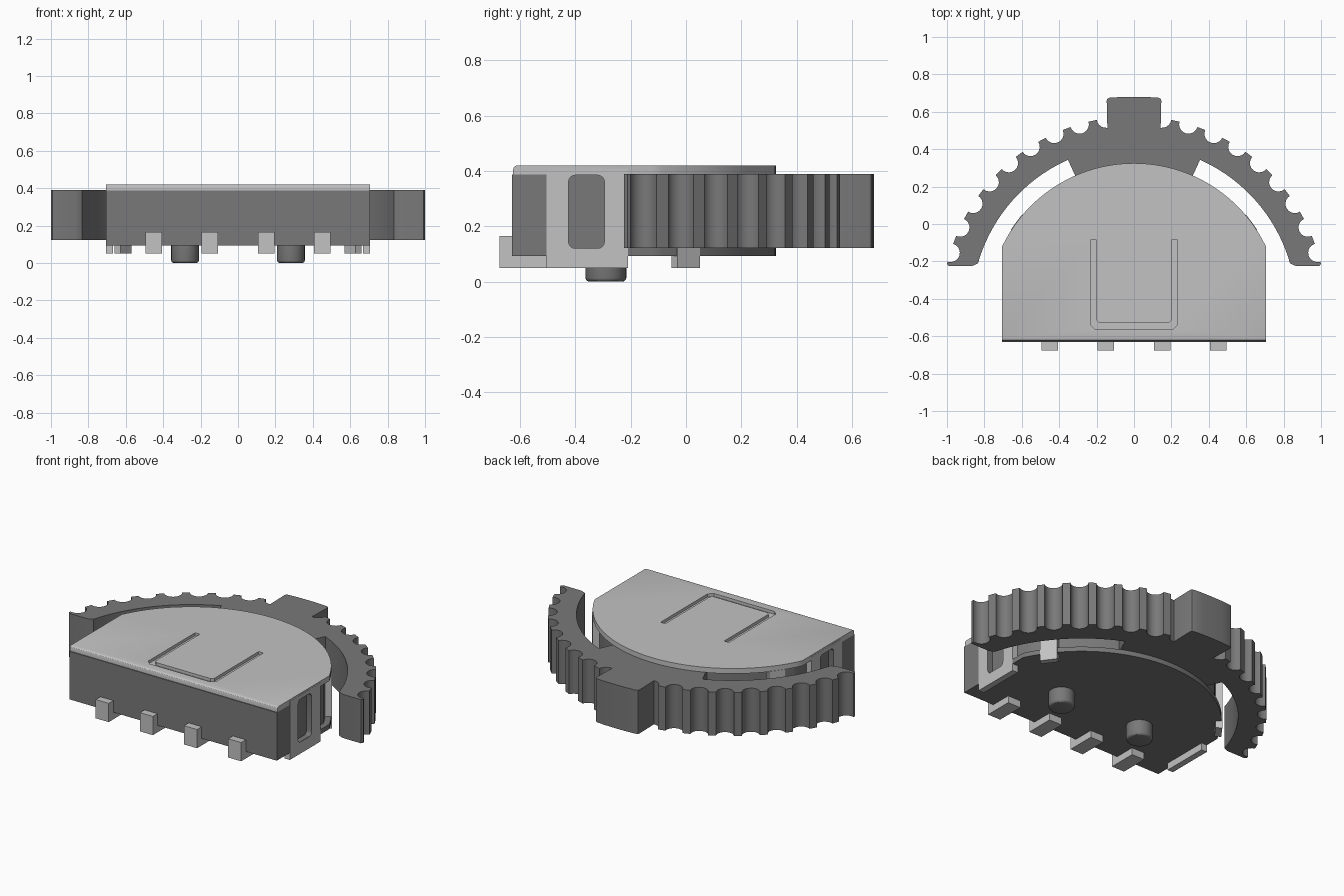
import bpy, bmesh, math
from math import sin, cos, radians

if "Cube" in bpy.data.objects:
    bpy.data.objects.remove(bpy.data.objects["Cube"], do_unlink=True)


def material(name, v):
    m = bpy.data.materials.new(name)
    m.use_nodes = True
    m.diffuse_color = (v, v, v, 1)
    m.node_tree.nodes["Principled BSDF"].inputs["Base Color"].default_value = (v, v, v, 1)
    return m


LIGHT = material("light grey metal", 0.54)
DARK = material("dark grey plastic", 0.19)


def finish(bm, name, mat):
    bmesh.ops.recalc_face_normals(bm, faces=bm.faces)
    me = bpy.data.meshes.new(name)
    bm.to_mesh(me)
    bm.free()
    ob = bpy.data.objects.new(name, me)
    bpy.context.collection.objects.link(ob)
    me.materials.append(mat)
    return ob


def prism(name, pts, z0, z1, mat):
    """Extrude a plan outline between two heights."""
    bm = bmesh.new()
    f = bm.faces.new([bm.verts.new((x, y, z0)) for x, y in pts])
    r = bmesh.ops.extrude_face_region(bm, geom=[f])
    vs = [g for g in r["geom"] if isinstance(g, bmesh.types.BMVert)]
    bmesh.ops.translate(bm, verts=vs, vec=(0, 0, z1 - z0))
    return finish(bm, name, mat)


def box(name, x0, x1, y0, y1, z0, z1, mat):
    return prism(name, [(x0, y0), (x1, y0), (x1, y1), (x0, y1)], z0, z1, mat)


def smooth(ob):
    bpy.ops.object.select_all(action='DESELECT')
    ob.select_set(True)
    bpy.context.view_layer.objects.active = ob
    bpy.ops.object.shade_smooth_by_angle(angle=radians(30))


def cut(ob, cutter):
    """Boolean difference, then discard the cutter."""
    cutter.hide_render = True
    mod = ob.modifiers.new("cut", 'BOOLEAN')
    mod.operation, mod.object, mod.solver = 'DIFFERENCE', cutter, 'EXACT'
    bpy.context.view_layer.objects.active = ob
    bpy.ops.object.modifier_apply(modifier=mod.name)
    bpy.data.objects.remove(cutter, do_unlink=True)


def bevel_edges(ob, test, width, seg):
    bm = bmesh.new()
    bm.from_mesh(ob.data)
    edges = [e for e in bm.edges if test(*[v.co for v in e.verts])]
    bmesh.ops.bevel(bm, geom=edges, offset=width, segments=seg, profile=0.5, affect='EDGES')
    bm.to_mesh(ob.data)
    bm.free()


# Housing outline: straight front and sides, arched back
def outline(inset=0.0, front=-0.625):
    w, r, c = 0.705 - inset, 0.781 - inset, -0.456
    a = math.asin(w / r)
    arc = [(r * sin(a * t / 24), c + r * cos(a * t / 24)) for t in range(24, -25, -1)]
    return [(-w, front), (w, front)] + arc


# Metal cover with a bent front edge and a U-shaped groove
cover = prism("top_cover", outline(), 0.388, 0.42, LIGHT)
bevel_edges(cover, lambda a, b: a.z > 0.41 and b.z > 0.41 and a.y < -0.62 and b.y < -0.62, 0.014, 3)
u_half = [(0.2, -0.085), (0.2, -0.515), (0.185, -0.53)]
u_out = [(0.205, -0.565), (0.232, -0.54), (0.232, -0.085)]
u = ([(-x, y) for x, y in u_half] + [(x, y) for x, y in u_half[::-1]]
     + [(x, y) for x, y in u_out[::-1]] + [(-x, y) for x, y in u_out])
cut(cover, prism("groove_cutter", u, 0.402, 0.45, LIGHT))
smooth(cover)

# Plastic housing: base plate, front block and recessed core
smooth(prism("base_plate", outline(), 0.093, 0.122, DARK))
box("front_block", -0.705, 0.705, -0.63, -0.505, 0.093, 0.388, DARK)
smooth(prism("housing_core", outline(0.035, -0.55), 0.12, 0.389, DARK))

# Side flanges with a rounded window, and rear clips on the arch
for s, side in ((1, "left"), (-1, "right")):
    xs = sorted((s * 0.668, s * 0.706))
    flange = box(side + "_flange", *xs, -0.505, -0.21, 0.05, 0.41, LIGHT)
    win = box("window_cutter", *sorted((s * 0.672, s * 0.75)), -0.425, -0.295, 0.12, 0.385, DARK)
    bevel_edges(win, lambda a, b: abs(a.x - b.x) > 0.01, 0.025, 4)
    cut(flange, win)
    # the recess floor shows the plastic
    flange.data.materials.append(DARK)
    for p in flange.data.polygons:
        c = p.center
        if 0.669 < abs(c.x) < 0.7 and -0.43 < c.y < -0.29 and 0.11 < c.z < 0.39:
            p.material_index = 1
    smooth(flange)

    a = radians(53.5)
    pts = []
    for r, t in ((0.745, -0.05), (0.783, -0.05), (0.783, 0.05), (0.745, 0.05)):
        pts.append((s * (r * sin(a) + t * cos(a)), -0.456 + r * cos(a) - t * sin(a)))
    prism(side + "_rear_clip", pts, 0.05, 0.39, LIGHT)

# Front solder leads, L-shaped
for i, x in enumerate((-0.45, -0.15, 0.15, 0.45)):
    bm = bmesh.new()
    prof = [(-0.675, 0.05), (-0.5, 0.05), (-0.5, 0.094), (-0.629, 0.094), (-0.629, 0.165), (-0.675, 0.165)]
    f = bm.faces.new([bm.verts.new((x - 0.044, y, z)) for y, z in prof])
    r = bmesh.ops.extrude_face_region(bm, geom=[f])
    bmesh.ops.translate(bm, vec=(0.088, 0, 0),
                        verts=[g for g in r["geom"] if isinstance(g, bmesh.types.BMVert)])
    finish(bm, "lead_%d" % (i + 1), LIGHT)

# Locating pegs under the base
for s, side in ((1, "left"), (-1, "right")):
    ring = [(s * 0.283 + 0.074 * cos(t * math.pi / 16), -0.29 + 0.074 * sin(t * math.pi / 16))
            for t in range(32)]
    peg = prism(side + "_peg", ring, 0.0, 0.1, DARK)
    bevel_edges(peg, lambda a, b: a.z < 0.01 and b.z < 0.01, 0.014, 3)
    smooth(peg)

# Thumb wheel: half outline with scalloped rim, mirrored
CY, R, GR = -0.45, 1.025, 0.05
half = [(0.07, 0.679), (0.13, 0.675), (0.142, 0.67), (0.146, 0.66)]
for k in range(9):
    a = radians(8.4 + 8.1 * k)
    gx, gy = R * sin(a), CY + R * cos(a)
    for j in range(5 if k == 0 else 0, 11):
        th = math.pi * j / 10
        u_, n_ = -GR * cos(th), GR * sin(th)
        half.append((gx + u_ * cos(a) - n_ * sin(a), gy - u_ * sin(a) - n_ * cos(a)))
half += [(1.0, -0.212), (0.992, -0.225), (0.868, -0.225), (0.85, -0.218)]
for j in range(25):
    a = radians(74 - 50 * j / 24)
    half.append((0.868 * sin(a), CY + 0.868 * cos(a)))
half += [(0.315, 0.26), (0.22, 0.05)]
wheel = [(0, 0.68)] + half + [(-x, y) for x, y in half[::-1]]
smooth(prism("thumb_wheel", wheel, 0.122, 0.39, DARK))
